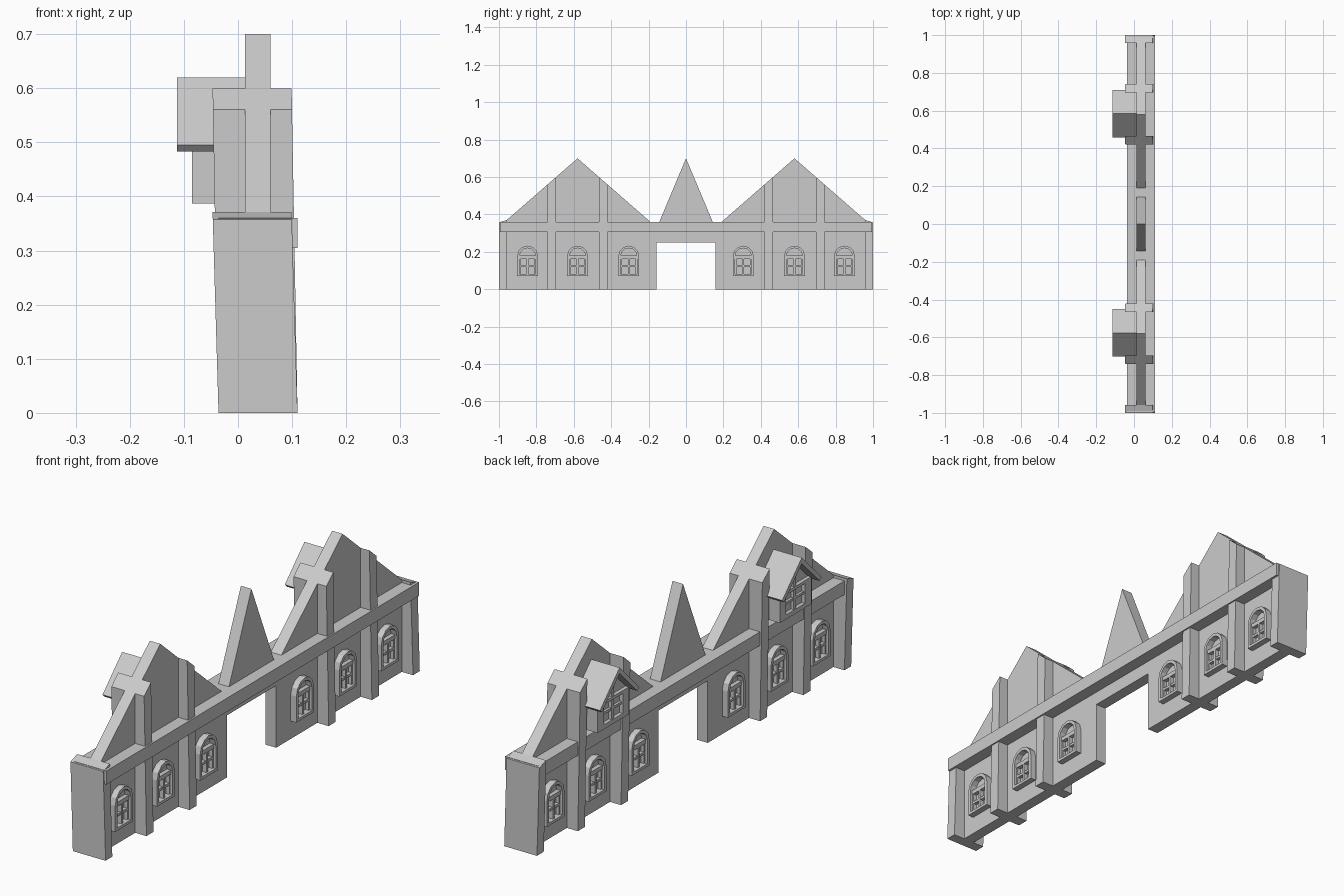
import bpy, bmesh, math

if "Cube" in bpy.data.objects:
    bpy.data.objects.remove(bpy.data.objects["Cube"])


def prism(name, rings, x0, x1, shear=0.0):
    """Extrude a (y, z) outline along x; an optional second ring makes a hole."""
    bm = bmesh.new()
    layers = [[[bm.verts.new((x + shear * z, y, z)) for y, z in r]
               for r in rings] for x in (x0, x1)]
    n = len(rings[0])
    for i in range(n):
        j = (i + 1) % n
        for k in range(len(rings)):
            a, b = layers[0][k], layers[1][k]
            bm.faces.new((a[i], a[j], b[j], b[i]))
        if len(rings) == 2:
            for a, b in layers:
                bm.faces.new((a[i], a[j], b[j], b[i]))
    if len(rings) == 1:
        bm.faces.new(layers[0][0])
        bm.faces.new(layers[1][0])
    bmesh.ops.recalc_face_normals(bm, faces=bm.faces)
    me = bpy.data.meshes.new(name)
    bm.to_mesh(me)
    bm.free()
    ob = bpy.data.objects.new(name, me)
    bpy.context.collection.objects.link(ob)
    return ob


def rect(y0, y1, z0, z1):
    return [(y0, z0), (y1, z0), (y1, z1), (y0, z1)]


def box(name, x0, x1, y0, y1, z0, z1):
    return prism(name, [rect(y0, y1, z0, z1)], x0, x1)


WX0, WX1 = 0.013, 0.060      # thin wall and gables
BX0, BX1 = -0.036, 0.110     # beam and posts
PEAK, EAVE, GY = 0.70, 0.36, 0.58
SLOPE = 0.872


def gable_z(y):
    return PEAK - abs(abs(y) - GY) * SLOPE


# Wall with the gateway cut out of its outline
prism("wall", [[(-0.99, 0), (-0.157, 0), (-0.157, 0.25), (0.157, 0.25), (0.157, 0),
                (0.99, 0), (0.99, 0.34), (-0.99, 0.34)]], WX0, WX1)
box("eaves_beam", BX0, BX1, -0.995, 0.995, 0.305, 0.36)

# Gables and central spire
for c in (-GY, GY):
    prism("gable", [[(c - 0.39, EAVE), (c + 0.39, EAVE), (c, PEAK)]], WX0, WX1)
prism("central_spire", [[(-0.143, EAVE), (0.143, EAVE), (0, PEAK)]], WX0, WX1)

# Leaning posts whose tops follow the gable slope
for s in (-1, 1):
    for a, b in ((0.42, 0.465), (0.695, 0.74), (0.957, 1.0)):
        za, zb = gable_z(a), max(gable_z(b), 0.357)
        prism("post", [[(s * a, 0), (s * b, 0), (s * b, zb), (s * a, za)]],
              BX0, BX1, -0.011 / max(za, zb))


# Arched windows
def arch(c, half, z0, spring, n=6):
    pts = [(c - half, z0), (c + half, z0)]
    return pts + [(c + half * math.cos(math.pi * i / n),
                   spring + half * math.sin(math.pi * i / n)) for i in range(n + 1)]


def window(c, side):
    def xs(d0, d1):
        face = WX1 if side > 0 else WX0
        return face + side * d0, face + side * d1
    prism("window_frame", [arch(c, 0.056, 0.072, 0.177), arch(c, 0.043, 0.083, 0.177)],
          *xs(-0.005, 0.025))
    box("window_mullion", *xs(-0.005, 0.017), c - 0.005, c + 0.005, 0.08, 0.17)
    box("window_transom", *xs(-0.005, 0.017), c - 0.045, c + 0.045, 0.163, 0.18)
    box("window_glazing_bar", *xs(-0.005, 0.014), c - 0.045, c + 0.045, 0.12, 0.13)
    # Pane frames inside the lower lights
    for s in (-1, 1):
        box("window_stile", *xs(-0.005, 0.014), c + s * 0.045, c + s * 0.037, 0.08, 0.165)


for s in (-1, 1):
    for c in (0.306, 0.58, 0.847):
        for side in (-1, 1):
            window(s * c, side)

# Dormers on the back of each gable
for c in (-0.576, 0.584):
    prism("dormer_roof", [[(c, 0.62), (c + 0.125, 0.495), (c + 0.113, 0.483), (c, 0.596),
                           (c - 0.113, 0.483), (c - 0.125, 0.495)]], -0.113, WX0 + 0.002)
    prism("dormer_body", [[(c - 0.1, 0.387), (c + 0.1, 0.387), (c + 0.1, 0.497),
                           (c, 0.597), (c - 0.1, 0.497)]], -0.07, WX0 + 0.002)
    for s in (-1, 1):
        box("dormer_post", -0.085, -0.06, c + s * 0.1, c + s * 0.06, 0.387, 0.497)
    box("dormer_header", -0.085, -0.06, c - 0.1, c + 0.1, 0.485, 0.497)
    box("dormer_sill", -0.085, -0.06, c - 0.06, c + 0.06, 0.387, 0.405)
    box("dormer_mullion", -0.082, -0.06, c - 0.008, c + 0.008, 0.40, 0.59)
    box("dormer_glazing_bar", -0.08, -0.06, c - 0.06, c + 0.06, 0.442, 0.452)
